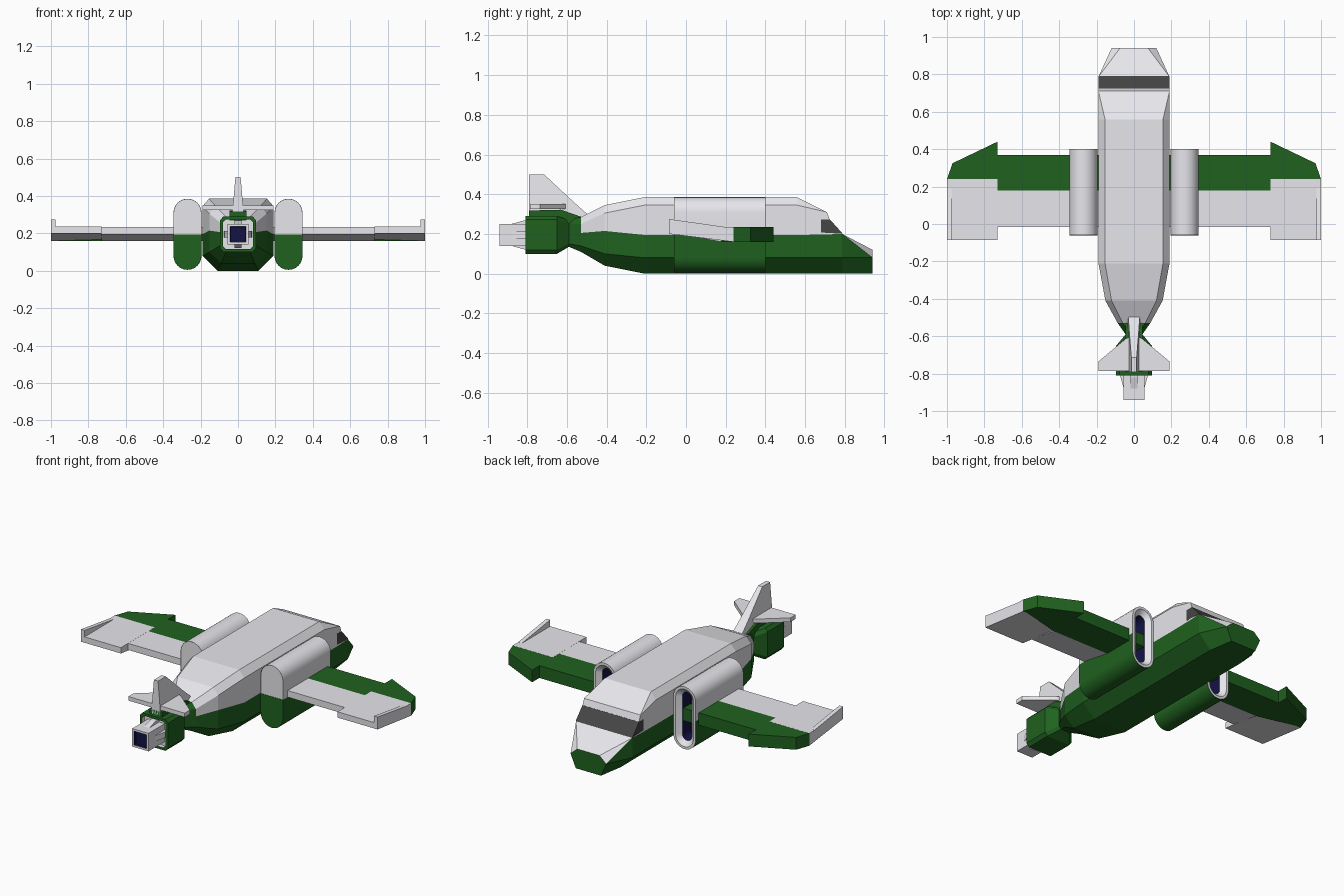
import bpy, bmesh, math
from mathutils import Matrix, Vector

if "Cube" in bpy.data.objects:
    bpy.data.objects.remove(bpy.data.objects["Cube"])


def material(name, rgb):
    m = bpy.data.materials.new(name)
    m.diffuse_color = (*rgb, 1)
    m.use_nodes = True
    m.node_tree.nodes["Principled BSDF"].inputs["Base Color"].default_value = m.diffuse_color
    return m


GREY = material("light_grey", (0.8, 0.8, 0.84))
GREEN = material("green", (0.014, 0.12, 0.014))
DARK = material("dark_glass", (0.06, 0.06, 0.06))
NAVY = material("navy", (0.006, 0.006, 0.06))
MATS = [GREY, GREEN, DARK, NAVY]


def loft(name, rings, color=0, caps=None, mirror=False, smooth=False):
    """Skin a list of equal-length rings; color is an index or f(ring, segment)."""
    pick = color if callable(color) else lambda i, j: color
    bm = bmesh.new()
    vs = [[bm.verts.new(p) for p in r] for r in rings]
    n = len(rings[0])
    for i in range(len(vs) - 1):
        for j in range(n):
            k = (j + 1) % n
            f = bm.faces.new((vs[i][j], vs[i][k], vs[i + 1][k], vs[i + 1][j]))
            f.material_index = pick(i, j)
    ends = caps or (pick(0, 0), pick(len(vs) - 2, 0))
    for r, c in zip((vs[0], vs[-1]), ends):
        bm.faces.new(r).material_index = c
    bmesh.ops.remove_doubles(bm, verts=bm.verts, dist=0.0005)
    bmesh.ops.recalc_face_normals(bm, faces=bm.faces)
    me = bpy.data.meshes.new(name)
    bm.to_mesh(me)
    bm.free()
    for m in MATS:
        me.materials.append(m)
    ob = bpy.data.objects.new(name, me)
    bpy.context.collection.objects.link(ob)
    if mirror:
        ob.modifiers.new("mirror", 'MIRROR')
    if smooth:
        bpy.context.view_layer.objects.active = ob
        ob.select_set(True)
        bpy.ops.object.shade_smooth_by_angle(angle=math.radians(30))
        ob.select_set(False)
    return ob


def prism_x(name, yz, x0, x1, color=0, mirror=False):
    return loft(name, [[(x, y, z) for y, z in yz] for x in (x0, x1)], color, mirror=mirror)


def prism_z(name, xy, z0, z1, color=0, mirror=False):
    return loft(name, [[(x, y, z) for x, y in xy] for z in (z0, z1)], color, mirror=mirror)


def section(y, wb, zb, w, zc, zm, zs, wt, zt):
    half = [(wb, zb), (w, zc), (w, zm), (w, zs), (wt, zt)]
    return [(x, y, z) for x, z in half] + [(-x, y, z) for x, z in reversed(half)]


def square(y, h, cz=0.195):
    return [(a * h, y, cz + b * h) for a, b in ((1, -1), (1, 1), (-1, 1), (-1, -1))]


# Fuselage: green belly, grey upper half
neck = section(-0.53, .06, .11, .087, .14, .205, .25, .06, .285)
hull = [
    section(0.94, .085, 0, .12, .08, .08, .08, .075, .12),
    section(0.787, .11, 0, .19, .08, .20, .20, .19, .20),
    section(0.725, .11, 0, .19, .08, .198, .27, .19, .27),
    section(0.71, .11, 0, .19, .08, .197, .31, .19, .31),
    section(0.56, .11, 0, .19, .08, .195, .345, .155, .385),
    section(-0.21, .11, 0, .19, .08, .195, .345, .155, .385),
    section(-0.41, .09, .04, .153, .10, .215, .305, .12, .345),
    neck]
loft("fuselage", hull, lambda i, j: 1 if j in (0, 1, 7, 8, 9) else 0, caps=(1, 1))

# Windshield band, wrapping onto the sides
prism_x("windshield", [(.68, .207), (.68, .273), (.725, .273), (.79, .201)], -.191, .191, 2)

# Tail engine housing with a recessed rear
rear = section(-0.81, .078, .10, .095, .12, .195, .272, .078, .29)
c = Vector((0, -0.81, 0.195))
lip = [c + (Vector(p) - c) * 0.84 for p in rear]
floor = [p + Vector((0, 0.025, 0)) for p in lip]
front = [(x, -0.65, z) for x, y, z in rear]
waist = section(-0.59, .03, .135, .045, .15, .20, .25, .03, .27)
loft("engine_housing", [neck, waist, front, rear, lip, floor],
     lambda i, j: 0 if i == 4 else 1, caps=(1, 0))

# Square exhaust nozzle and its four braces
loft("exhaust_nozzle", [square(-.78, .055), square(-.94, .055), square(-.94, .042), square(-.925, .040)],
     lambda i, j: 3 if i == 2 else 0, caps=(0, 3))
for k in range(4):
    brace = prism_x(f"nozzle_brace_{k + 1}", [(-.78, .05), (-.78, .075), (-.82, .072), (-.88, .055), (-.88, .05)],
                    -.018, .018)
    brace.data.transform(Matrix.Translation((0, 0, .195)) @ Matrix.Rotation(k * math.pi / 2, 4, 'Y'))

# Tail: fin base, tapered fin, tailplane
prism_x("fin_base", [(-.79, .27), (-.79, .318), (-.63, .322), (-.53, .287), (-.53, .22)], -.045, .045, 1)


def fin_ring(z, hw, y0, y1):
    return [(-hw, y0, z), (hw, y0, z), (hw, y1, z), (-hw, y1, z)]


loft("tail_fin", [fin_ring(.28, .032, -.79, -.475), fin_ring(.36, .026, -.79, -.565),
                  fin_ring(.50, .014, -.79, -.715)])
prism_z("tailplane", [(0, -.60), (.04, -.61), (.19, -.735), (.19, -.785), (0, -.785)], .325, .35, mirror=True)

# Side nacelles: stadium section with a recessed intake facing +y
def stadium(y, r):
    pts = []
    for cz, a0 in ((.31, 0), (.08, math.pi)):
        pts += [(.27 + r * math.cos(a0 + math.pi * k / 12), y, cz + r * math.sin(a0 + math.pi * k / 12))
                for k in range(13)]
        pts.append((.27 + r * math.cos(a0 + math.pi), y, .195))
    return pts


def nacelle_color(i, j):
    if i < 2:
        return 1 if 13 <= j < 27 else 0
    return 0 if i < 4 else 3


nac = loft("side_nacelle", [stadium(-.059, .074), stadium(-.06, .075), stadium(.40, .075), stadium(.40, .06),
                            stadium(.375, .032), stadium(.30, .030)],
           nacelle_color, caps=(0, 3), mirror=True, smooth=True)
# Lower half of the closed rear end
low = [(x, z) for x, y, z in stadium(0, .0745)[13:]]
loft("nacelle_rear_lower", [[(x, y, z) for x, z in low] for y in (-.0605, -.05)], 1, mirror=True)

# Wings: green leading blocks, grey tapered trailing panels, winglets
prism_z("wing_front_inner", [(.18, .18), (.73, .18), (.73, .37), (.18, .37)], .16, .235, 1, True)
prism_z("wing_front_outer", [(.73, .18), (.73, .44), (.97, .325), (1, .24), (1, .239), (.97, .239)],
        .16, .235, 1, True)
prism_x("wing_rear_inner", [(.18, .16), (.18, .235), (-.015, .235), (-.015, .195)], .18, .73, 0, True)
prism_x("wing_rear_outer", [(.24, .16), (.24, .2355), (-.085, .2355), (-.085, .20)], .73, 1, 0, True)
prism_x("winglet", [(.19, .23), (.19, .236), (-.085, .275), (-.085, .23)], .975, 1, 0, True)
